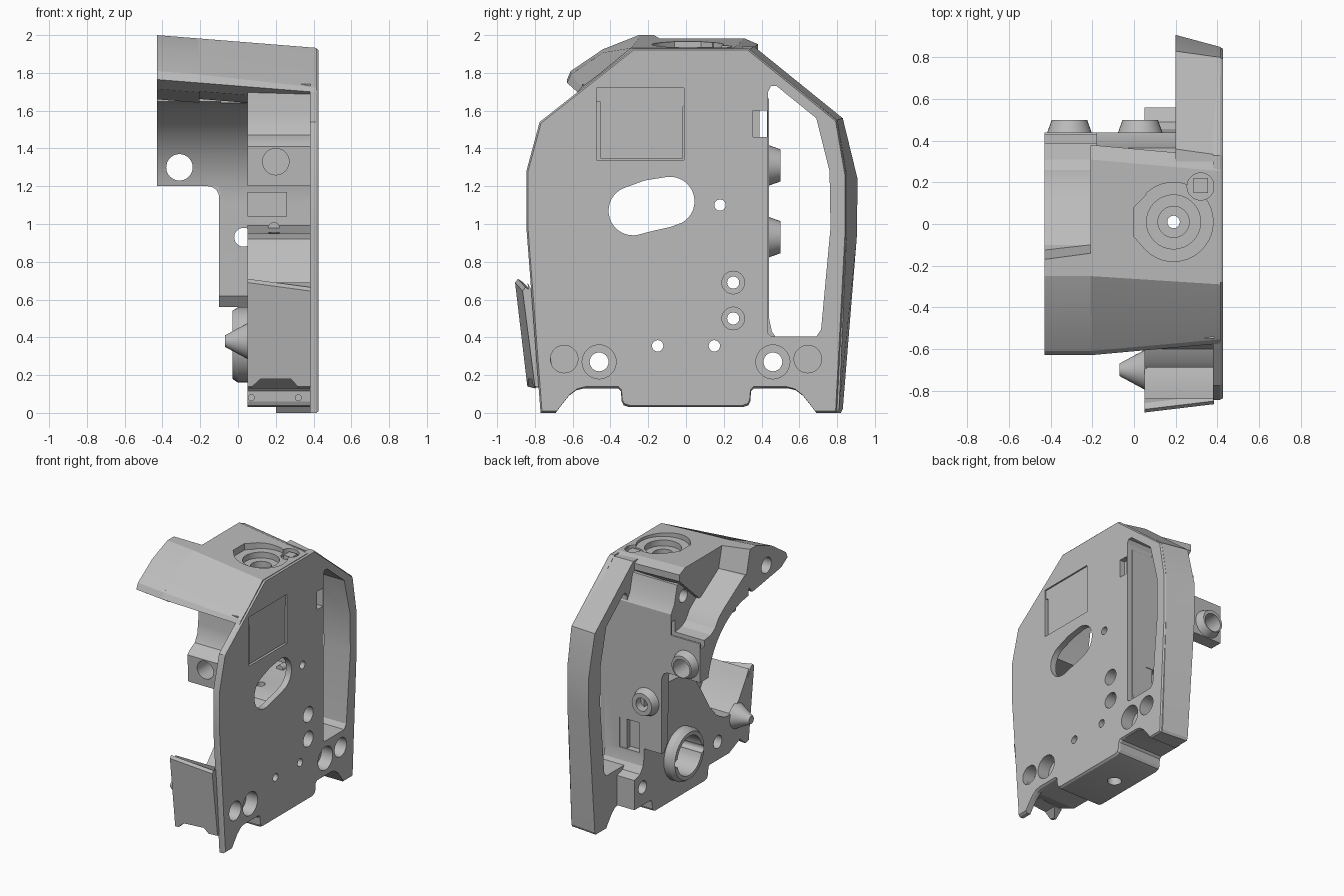
import bpy, bmesh, math

grey = bpy.data.materials.new("mid_grey")
grey.diffuse_color = (0.5, 0.5, 0.5, 1)
AX = {"x": lambda u, v, a: (a, u, v), "y": lambda u, v, a: (u, a, v), "z": lambda u, v, a: (u, v, a)}


def prism(name, pts, a, b, axis="x", pts2=None):
    """Extrude (or loft to pts2) a 2D outline along an axis."""
    bm = bmesh.new()
    lo = [bm.verts.new(AX[axis](u, v, a)) for u, v in pts]
    hi = [bm.verts.new(AX[axis](u, v, b)) for u, v in (pts2 or pts)]
    bm.faces.new(lo)
    bm.faces.new(hi[::-1])
    n = len(lo)
    for i in range(n):
        bm.faces.new((lo[i], lo[(i + 1) % n], hi[(i + 1) % n], hi[i]))
    bmesh.ops.recalc_face_normals(bm, faces=bm.faces)
    me = bpy.data.meshes.new(name)
    bm.to_mesh(me)
    bm.free()
    me.materials.append(grey)
    ob = bpy.data.objects.new(name, me)
    bpy.context.collection.objects.link(ob)
    return ob


def arc(cu, cv, r, d0, d1, n=24):
    return [(cu + r * math.cos(math.radians(d0 + (d1 - d0) * i / n)),
             cv + r * math.sin(math.radians(d0 + (d1 - d0) * i / n))) for i in range(n + 1)]


def circle(cu, cv, r, n=32):
    return arc(cu, cv, r, 0, 360, n)[:-1]


def rect(u0, u1, v0, v1):
    return [(u0, v0), (u1, v0), (u1, v1), (u0, v1)]


def cut(targets, *args, **kw):
    """Subtract a prism from every target."""
    c = prism("cutter", *args, **kw)
    c.hide_render = True
    for t in targets:
        m = t.modifiers.new("cut", "BOOLEAN")
        m.operation, m.solver, m.object = "DIFFERENCE", "EXACT", c
        bpy.context.view_layer.update()
        dg = bpy.context.evaluated_depsgraph_get()
        me = bpy.data.meshes.new_from_object(t.evaluated_get(dg))
        t.modifiers.clear()
        t.data = me
    bpy.data.objects.remove(c)


# side plate with chamfered rim
IN = 0.385  # where inner parts meet the plate
foot = [(0.69, 0.0), (0.66, 0.04), (0.62, 0.09), (0.58, 0.12), (0.54, 0.13)]
tray = [(0.36, 0.13), (0.345, 0.115), (0.34, 0.06), (0.33, 0.04), (0.30, 0.03)]
bottom = [(0.80, 0.0)] + foot + tray + [(-u, v) for u, v in (foot + tray)[::-1]] + [(-0.77, 0.0)]
outline = [(-0.845, 0.98), (-0.845, 1.28), (-0.775, 1.54), (-0.28, 1.93), (0.33, 1.93),
           (0.80, 1.55), (0.85, 1.26), (0.85, 0.95)] + bottom
edge = [(u * 0.99, 1 + (v - 1) * 0.99) for u, v in outline]
plate = prism("side_plate", outline, 0.38, 0.412)
plate_face = prism("side_plate_face", outline, 0.412, 0.427, pts2=edge)

# deep rim that forms the rear grip
front_side = [(0.40, 0.13), (0.40, 1.60), (0.30, 1.75)]
rim_in = [(0.30, 1.94), (0.36, 1.94), (0.83, 1.56), (0.908, 1.24), (0.905, 0.94), (0.83, 0.02), (0.82, 0.0)]
rim_out = [(0.30, 1.92), (0.33, 1.92), (0.80, 1.55), (0.85, 1.26), (0.85, 0.95), (0.81, 0.02), (0.80, 0.0)]
rim = prism("grip_rim", rim_in + foot + front_side, 0.20, 0.415, pts2=rim_out + foot + front_side)

# lower body: valley floor behind the wing, then a ramp up to the rear wall
CY, CZ, R = -0.20, 1.10, 0.55
body_pts = [(-0.76, 0.20), (-0.84, 0.69), (-0.80, 0.62), (-0.72, 0.50), (-0.63, 0.42), (-0.54, 0.43), (-0.45, 0.48),
            (-0.36, 0.58), (-0.25, 0.76), (-0.14, 0.92), (-0.05, 0.95), (0.10, 0.96), (0.25, 0.98), (0.44, 1.0),
            (0.44, 0.50), (0.455, 0.43), (0.49, 0.38), (0.56, 0.36), (0.56, 0.13)] + tray
body = prism("lower_body", body_pts + [(-u, v) for u, v in tray[::-1]] + [(-0.60, 0.13)], 0.05, IN)

# curved rear chamber wall, upper block and the arm that reaches sideways
wall = prism("chamber_wall", [(0.44, 0.56), (0.44, 1.63), (0.14, 1.67), (-0.1, 1.80)]
             + arc(CY, CZ, R, 80, 0, 30) + [(0.36, 0.85), (0.365, 0.62), (0.41, 0.56)], -0.10, IN)
upper = prism("upper_block", [(0.44, 1.48), (0.44, 1.66), (0.40, 1.72), (0.365, 1.86), (0.10, 1.86), (0.04, 1.66),
                              (0.14, 1.56), (0.20, 1.48)], -0.18, IN)
a0 = math.degrees(math.asin(0.10 / R))
arm = prism("side_arm", [(0.44, 1.20), (0.44, 1.50), (0.31, 1.52), (0.26, 1.55), (0.21, 1.62), (0.14, 1.67),
                         (-0.1, 1.82), (-0.16, 1.82)] + arc(CY, CZ, R, 85, a0, 30), -0.43, -0.09)
gusset = prism("arm_fillet", [(-0.09, 1.22), (-0.17, 1.22), (-0.17, 1.20)] + arc(-0.16, 1.14, 0.06, 90, 0, 8)
               + [(-0.09, 1.14)], 0.345, 0.44, "y")

# sloping top visor in two steps, flatter brow on the free end
nose = [(-0.63, 1.765), (-0.61, 1.81), (-0.44, 1.925), (-0.25, 2.0)]
steep = [(-0.63, 1.765), (-0.61, 1.79), (-0.46, 1.86), (-0.29, 2.0)]
back = [(0.31, 2.0), (0.38, 1.97), (0.38, 1.92), (0.25, 1.80), (0.14, 1.70), (-0.20, 1.68), (-0.55, 1.72)]
visor = prism("visor", nose + back, -0.21, 0.415, pts2=steep + back)
visor_end = prism("visor_end", nose + [(-0.14, 2.0), (-0.12, 1.92), (-0.08, 1.76), (-0.20, 1.66), (-0.55, 1.715)],
                  -0.43, -0.205)
for ob in (visor, visor_end):
    for v in ob.data.vertices:
        x = v.co.x
        v.co.z -= 0.08 * (x + 0.43)
        if v.co.y < -0.5:
            v.co.y += 0.09 * max(x + 0.21, 0)
        if v.co.y > 0.3:
            v.co.y -= 0.09 * (x + 0.21)
        elif v.co.y > -0.16 and x < -0.3:
            v.co.y -= 0.03

# front lug under the visor
lug = prism("front_lug", [(-0.68, 1.20), (-0.69, 1.41), (-0.66, 1.44), (-0.60, 1.47), (-0.57, 1.53), (-0.56, 1.60),
                          (-0.55, 1.74), (-0.30, 1.72), (-0.42, 1.50), (-0.47, 1.20)], 0.05, IN)

# front wing with a notch in its lower edge
wing_pts = [(-0.80, 0.13), (-0.84, 0.14), (-0.905, 0.69), (-0.89, 0.71), (-0.86, 0.69), (-0.78, 0.50), (-0.74, 0.18)]
wing = prism("front_wing", wing_pts, 0.05, 0.385,
             pts2=[(u + 0.04, v - 0.045 * (v > 0.4)) for u, v in wing_pts])
cut([wing], [(0.07, 0.10), (0.32, 0.10), (0.32, 0.135), (0.28, 0.18), (0.12, 0.18), (0.07, 0.135)], -1, -0.70, "y")

# locating cone, collar ring and rear bosses
cone = prism("locating_cone", circle(-0.70, 0.38, 0.03), -0.07, 0.06, pts2=circle(-0.70, 0.38, 0.10))
ring = prism("collar_ring", circle(0.0, 0.36, 0.18), -0.03, 0.0, pts2=circle(0.0, 0.36, 0.20))
collar = prism("collar_base", circle(0.0, 0.36, 0.20), 0.0, 0.10)
bosses = [prism("rear_boss", circle(x, z, 0.11), 0.43, 0.50, "y", circle(x, z, 0.085))
          for x, z in ((-0.31, 1.31), (0.03, 0.93))]
tab = prism("chamber_tab", rect(0.05, 0.26, 1.04, 1.17), 0.24, 0.38, "y")
pin = prism("chamber_pin", circle(0.19, 0.98, 0.03, 16), 0.24, 0.36, "y")

# grip slot and its small side notch
sides = [plate, plate_face, rim]
slot = [(0.435, 0.42), (0.45, 0.405), (0.69, 0.405), (0.715, 0.44), (0.765, 0.98), (0.76, 1.28), (0.69, 1.56),
        (0.48, 1.73), (0.45, 1.73), (0.435, 1.70)]
cut(sides, slot, 0.0, 0.6)
cut([plate, plate_face], rect(0.355, 0.428, 1.46, 1.60), 0.0, 0.6)
cut([rim, wall, arm, upper], rect(0.39, 0.428, 1.46, 1.60), -0.6, 0.6)

# kidney opening through the plate
kidney = (arc(-0.28, 1.07, 0.13, 105, 290, 20) + [(-0.17, 0.965), (-0.08, 0.985)]
          + arc(-0.085, 1.12, 0.13, 300, 460, 18) + [(-0.22, 1.23)])
cut([plate, plate_face, body], kidney, -0.2, 0.6)

# screw holes: (y, z, hole radius, counterbore radius)
for y, z, r, cb in ((0.46, 0.27, 0.05, 0.09), (-0.46, 0.27, 0.05, 0.09), (0.25, 0.69, 0.032, 0.06),
                    (0.25, 0.50, 0.032, 0.06), (0.18, 1.10, 0.03, 0), (-0.15, 0.355, 0.03, 0), (0.15, 0.355, 0.03, 0)):
    hit = sides + [body, wall] if z > 0.45 else sides + [body]
    if abs(y) == 0.15:
        hit = hit + [collar, ring]
    cut(hit, circle(y, z, r, 24), -0.2, 0.6)
    if cb:
        cut(hit, circle(y, z, cb, 28), 0.33, 0.6)
for y in (-0.645, 0.645):
    cut([plate, plate_face, rim, body], circle(y, 0.285, 0.073, 28), 0.33, 0.6)

# collar bore, boss bores, lug bore, body pockets and pin holes
cut([collar, ring, body], circle(0.0, 0.36, 0.15), -0.2, 0.22)
for b, x, z in ((bosses[0], -0.31, 1.30), (bosses[1], 0.03, 0.93)):
    cut([b, wall, arm], circle(x, z, 0.07 if x < 0 else 0.05), 0.0, 0.6, "y")
cut([lug], circle(0.2, 1.33, 0.07), -0.8, -0.52, "y")
cut([visor_end], circle(-0.37, 1.80, 0.06), -0.6, -0.30)
cut([upper], circle(0.29, 1.75, 0.05), -0.4, -0.08)
cut([body], circle(0.19, 0.01, 0.05), -0.1, 0.1, "z")
cut([body, wall], rect(0.09, 0.26, 0.52, 0.75), 0.39, 0.6, "y")
for x in (0.07, 0.32):
    cut([body], circle(x, 0.08, 0.016, 16), -0.5, -0.25, "y")

# inset side panel
cut([plate, plate_face], rect(-0.475, -0.01, 1.34, 1.72), 0.395, 0.6)
prism("side_panel", rect(-0.452, -0.016, 1.346, 1.712), 0.385, 0.416)

# round socket in the top
cut([visor], arc(0.19, 0.01, 0.19, -135, 135, 28) + [(0.06, 0.14), (0.0, 0.08), (0.0, -0.06)], 1.915, 2.1, "z")
cut([visor], circle(0.32, 0.18, 0.065), 1.89, 2.1, "z")
cut([visor], circle(0.19, 0.01, 0.13), 1.87, 2.1, "z")
cut([visor], circle(0.19, 0.01, 0.075), 1.82, 2.1, "z")
cut([visor, wall, body], circle(0.19, 0.01, 0.03), -0.1, 2.1, "z")
prism("socket_pin", rect(0.285, 0.355, 0.15, 0.22), 1.85, 1.925, "z")

# smooth curved surfaces while keeping edges sharp
for ob in bpy.context.scene.objects:
    ob.select_set(True)
    bpy.context.view_layer.objects.active = ob
bpy.ops.object.shade_smooth_by_angle(angle=math.radians(20))
